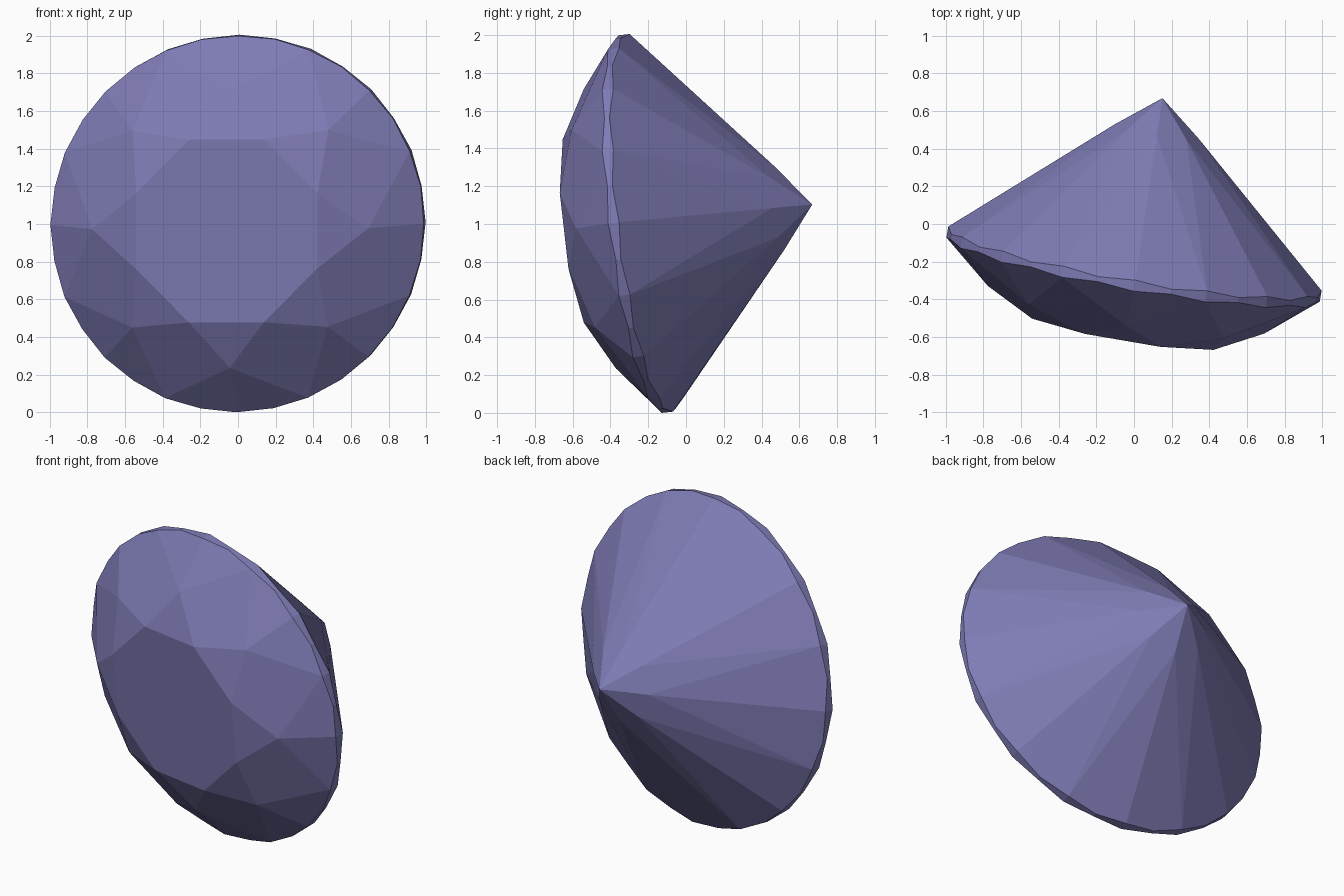
import bpy, bmesh, math
from mathutils import Vector, Matrix

if "Cube" in bpy.data.objects:
    bpy.data.objects.remove(bpy.data.objects["Cube"])

R, G = 0.993, 0.03            # girdle radius, half thickness at its thick points
TABLE_R, TABLE_H = 0.522, 0.357
CULET = -0.90
MID_R, LOW_R = 0.735, 0.22    # radii of the crown and pavilion meeting points
STEP = math.radians(22.5)
C1, C2 = math.cos(STEP / 2), math.cos(STEP)

bm = bmesh.new()


def cut(az, r1, h1, r2, h2):
    """Grind a facet facing azimuth az through two (radius, height) profile points."""
    dr, dh = r2 - r1, h2 - h1
    n = Vector((abs(dh), 0, dr * (1 if dh < 0 else -1)))
    if dr < 0:
        n.z = -n.z
    n.z = math.copysign(abs(n.z), h2)
    rot = Matrix.Rotation(az, 3, 'Z')
    bmesh.ops.bisect_plane(bm, geom=bm.verts[:] + bm.edges[:] + bm.faces[:], dist=1e-5,
                           plane_co=rot @ Vector((r1, 0, h1)), plane_no=rot @ n,
                           clear_outer=True)
    rim = [e for e in bm.edges if e.is_boundary]
    if len(rim) > 2:
        bmesh.ops.holes_fill(bm, edges=rim, sides=0)


# Rough blank: 32-sided drum from table to culet
bmesh.ops.create_cone(bm, cap_ends=True, segments=32, radius1=R, radius2=R,
                      depth=TABLE_H - CULET,
                      matrix=Matrix.Translation((0, 0, (TABLE_H + CULET) / 2)))

# Heights where neighbouring main facets meet
mid_h = G + (R - MID_R * C2) * (TABLE_H - G) / (R - TABLE_R)
low_h = CULET + LOW_R * C2 * (-G - CULET) / R

# Girdle facets above and below
for i in range(16):
    az = (i + 0.5) * STEP
    cut(az, R * C1, G, MID_R * C1, mid_h)
    cut(az, R * C1, -G, LOW_R * C1, low_h)
# Main crown and pavilion facets, then star facets around the table
for i in range(8):
    az = (2 * i + 1) * STEP
    cut(az, R, G, TABLE_R, TABLE_H)
    cut(az, R, -G, 0, CULET)
for i in range(8):
    cut(2 * i * STEP, MID_R, mid_h, TABLE_R * C2, TABLE_H)

bmesh.ops.remove_doubles(bm, verts=bm.verts[:], dist=1e-3)
# Slight oval stretch along the diagonal
bm.transform(Matrix.Scale(1.026, 4, Vector((1, 1, 0)).normalized()))
# Tilt so the table faces front, slightly left and down
tilt = Vector((0, -1, 0)).rotation_difference(Vector((-0.168, -0.98, -0.112)))
bm.transform(Matrix.Translation((0, -0.21, 1.0)) @ tilt.to_matrix().to_4x4()
             @ Matrix.Rotation(math.pi / 2, 4, 'X'))
bmesh.ops.recalc_face_normals(bm, faces=bm.faces[:])
# Rest on the ground, centred
lo = [min(v.co[k] for v in bm.verts) for k in range(3)]
hi = [max(v.co[k] for v in bm.verts) for k in range(3)]
bmesh.ops.translate(bm, verts=bm.verts[:],
                    vec=(-(lo[0] + hi[0]) / 2, -(lo[1] + hi[1]) / 2, -lo[2]))

mesh = bpy.data.meshes.new("cut_gem")
bm.to_mesh(mesh)
bm.free()
gem = bpy.data.objects.new("cut_gem", mesh)
bpy.context.collection.objects.link(gem)
mat = bpy.data.materials.new("violet_gem")
mat.diffuse_color = (0.21, 0.2, 0.46, 1)
mat.use_nodes = True
mat.node_tree.nodes["Principled BSDF"].inputs["Base Color"].default_value = mat.diffuse_color
mesh.materials.append(mat)
